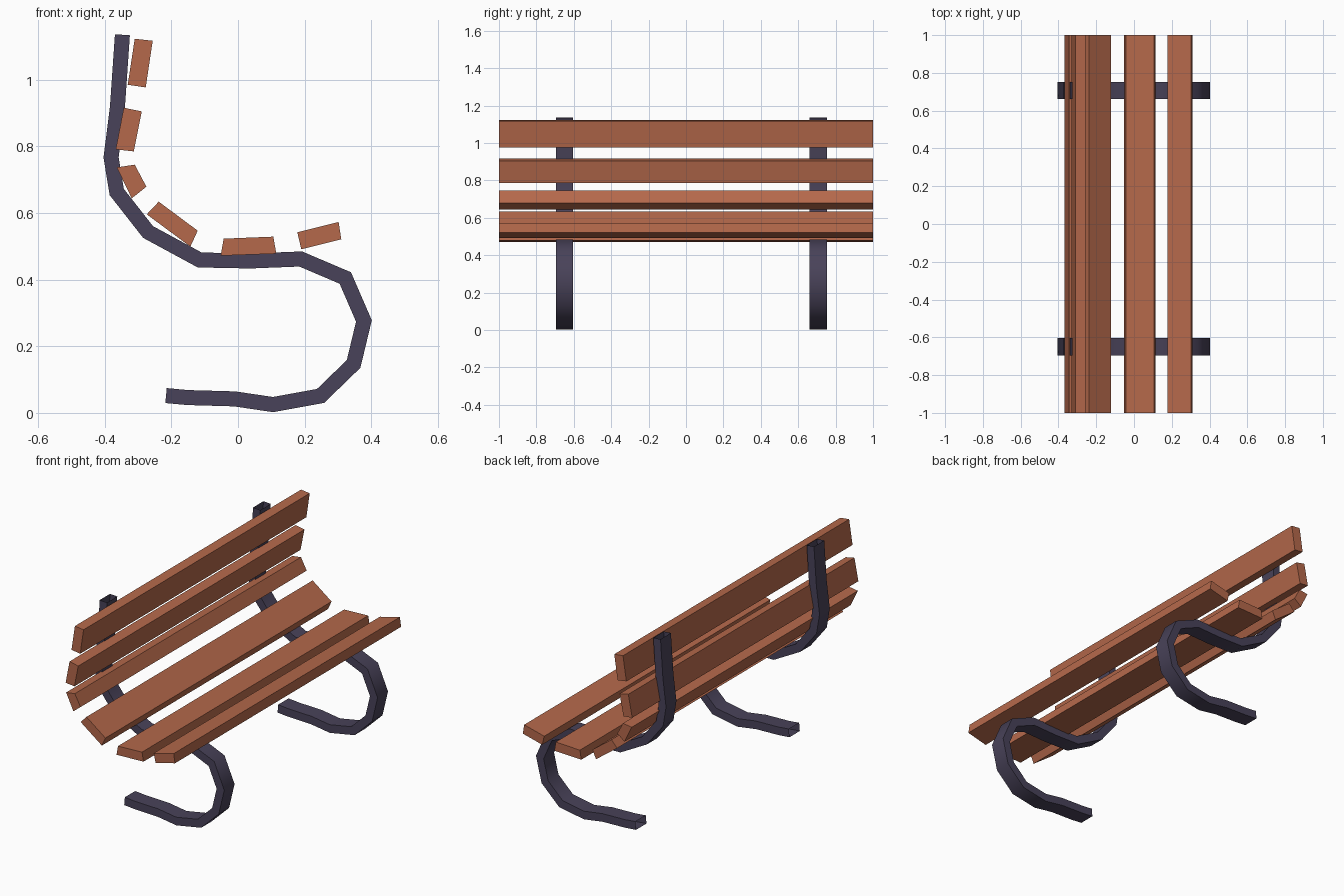
import bpy, bmesh, math
from mathutils import Vector

if "Cube" in bpy.data.objects:
    bpy.data.objects.remove(bpy.data.objects["Cube"])


def material(name, colour):
    m = bpy.data.materials.new(name)
    m.diffuse_color = (*colour, 1)
    m.use_nodes = True
    m.node_tree.nodes["Principled BSDF"].inputs["Base Color"].default_value = m.diffuse_color
    return m


wood = material("red brown wood", (0.46, 0.14, 0.07))
metal = material("dark violet metal", (0.066, 0.055, 0.10))


def make_object(name, bm, mat):
    mesh = bpy.data.meshes.new(name)
    bm.to_mesh(mesh)
    bm.free()
    mesh.materials.append(mat)
    obj = bpy.data.objects.new(name, mesh)
    bpy.context.collection.objects.link(obj)
    return obj


# Side frame centre line (x, z), from the backrest top to the foot end
PATH = [Vector(p) for p in (
    (-.347, 1.135), (-.362, .917), (-.381, .767), (-.364, .663),
    (-.27, .543), (-.115, .459), (.037, .456), (.188, .462),
    (.322, .405), (.378, .276), (.347, .147), (.248, .051),
    (.105, .025), (-.01, .042), (-.151, .046), (-.216, .052))]
HALF = 0.0225


def frame(name, y0, y1):
    """Open-ended rectangular tube with mitred bends."""
    bm = bmesh.new()
    rings = []
    for i, p in enumerate(PATH):
        a = (p - PATH[i - 1]).normalized() if i else None
        b = (PATH[i + 1] - p).normalized() if i < len(PATH) - 1 else None
        a, b = a or b, b or a
        t = (a + b).normalized()
        n = Vector((-t.y, t.x)) * (HALF / t.dot(a))
        q, r = p + n, p - n
        rings.append([bm.verts.new(v) for v in (
            (q.x, y0, q.y), (q.x, y1, q.y), (r.x, y1, r.y), (r.x, y0, r.y))])
    for s, e in zip(rings, rings[1:]):
        for k in range(4):
            j = (k + 1) % 4
            bm.faces.new((s[k], s[j], e[j], e[k]))
    # Make the wall on the -y side face outward
    bm.normal_update()
    side = next(f for f in bm.faces if abs(f.normal.y) > 0.9)
    mid = (y0 + y1) / 2
    if side.normal.y * (side.calc_center_median().y - mid) < 0:
        bmesh.ops.reverse_faces(bm, faces=bm.faces[:])
    obj = make_object(name, bm, metal)
    bpy.ops.object.select_all(action='DESELECT')
    obj.select_set(True)
    bpy.context.view_layer.objects.active = obj
    bpy.ops.object.shade_smooth_by_angle(angle=math.radians(50))


frame("front_side_frame", -.695, -.604)
frame("rear_side_frame", .661, .753)

# Slat end profiles (x, z)
SLATS = {
    "back_slat_top": ((-.31, 1.123), (-.256, 1.117), (-.277, .977), (-.331, .985)),
    "back_slat_middle": ((-.343, .916), (-.289, .905), (-.313, .785), (-.367, .791)),
    "back_slat_low": ((-.364, .737), (-.31, .745), (-.275, .679), (-.319, .644)),
    "seat_slat_rear": ((-.238, .634), (-.121, .547), (-.143, .499), (-.274, .596)),
    "seat_slat_middle": ((-.043, .523), (.106, .529), (.115, .478), (-.052, .472)),
    "seat_slat_front": ((.178, .542), (.302, .573), (.31, .521), (.19, .491)),
}

for name, profile in SLATS.items():
    bm = bmesh.new()
    near, far = [[bm.verts.new((x, y, z)) for x, z in profile] for y in (-1, 1)]
    bm.faces.new(near)
    bm.faces.new(far[::-1])
    for k in range(4):
        j = (k + 1) % 4
        bm.faces.new((near[j], near[k], far[k], far[j]))
    bmesh.ops.recalc_face_normals(bm, faces=bm.faces[:])
    make_object(name, bm, wood)
